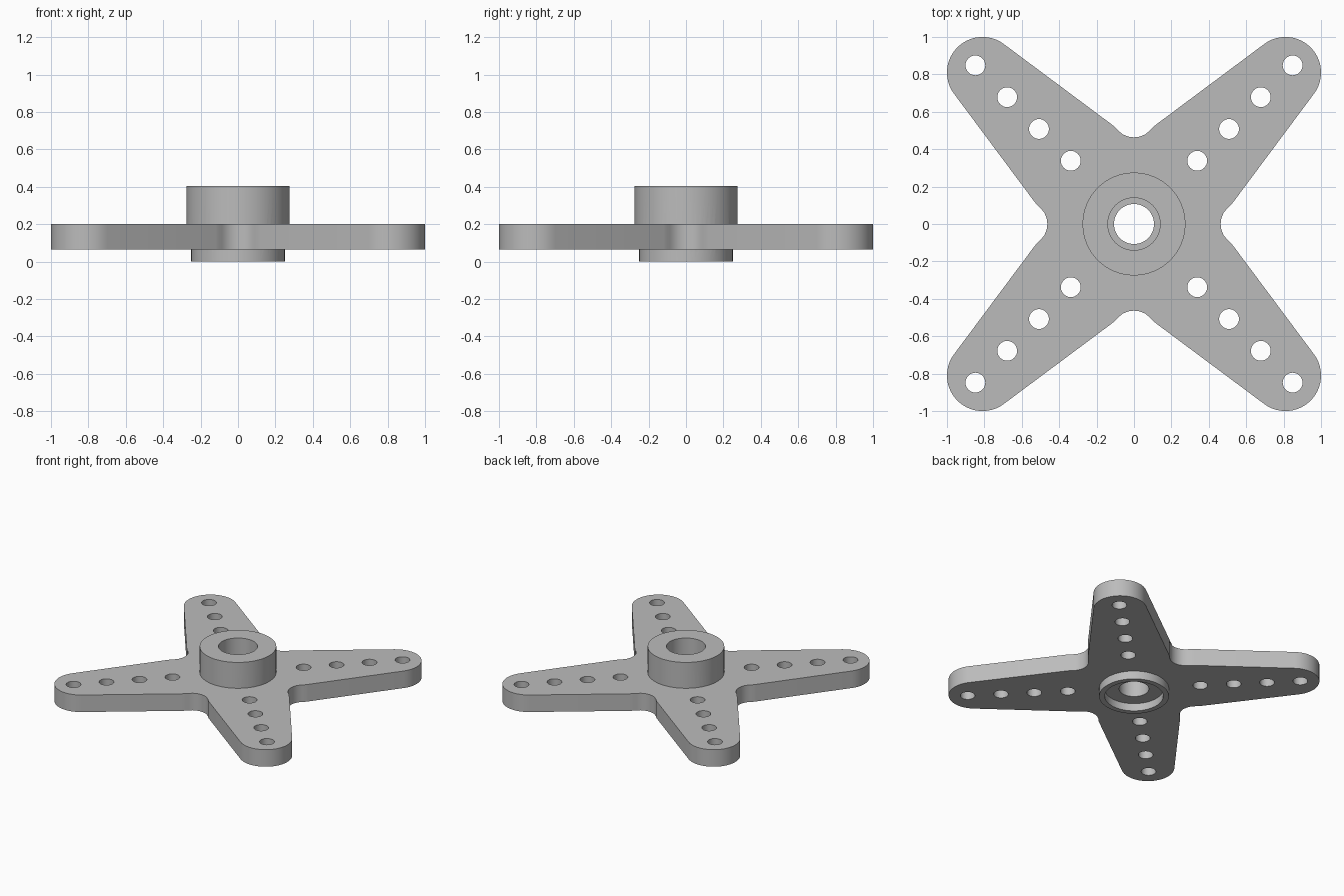
import bpy, bmesh, math

if "Cube" in bpy.data.objects:
    bpy.data.objects.remove(bpy.data.objects["Cube"])

grey = bpy.data.materials.new("grey plastic")
grey.diffuse_color = (0.5, 0.5, 0.5, 1)
grey.use_nodes = True
grey.node_tree.nodes["Principled BSDF"].inputs["Base Color"].default_value = grey.diffuse_color

Z0, Z1 = 0.065, 0.2          # arm plate bottom and top
TIP, TIP_R = 0.81, 0.19      # rounded arm ends


def circle(cx, cy, r, n=32):
    return [(cx + r * math.cos(2 * math.pi * i / n),
             cy + r * math.sin(2 * math.pi * i / n)) for i in range(n)]


def turn(p, q):
    """Rotate a point by q quarter turns."""
    x, y = p
    for _ in range(q):
        x, y = -y, x
    return x, y


# Outline of one quarter: tip arc, then the small notch between two arms
a0, a1 = math.radians(-36.5), math.radians(126.5)
quarter = [(TIP + TIP_R * math.cos(a0 + (a1 - a0) * i / 24),
            TIP + TIP_R * math.sin(a0 + (a1 - a0) * i / 24)) for i in range(25)]
half_notch = [(0.12, 0.533), (0.10, 0.517), (0.085, 0.5), (0.06, 0.479), (0.03, 0.467)]
quarter += half_notch + [(0, 0.463)] + [(-x, y) for x, y in reversed(half_notch)]
outline = [turn(p, q) for q in range(4) for p in quarter]

# Star plate with four screw holes in each arm
curve = bpy.data.curves.new("arm_plate", 'CURVE')
curve.dimensions = '2D'
curve.fill_mode = 'BOTH'
curve.extrude = (Z1 - Z0) / 2
loops = [outline, circle(0, 0, 0.18, 48)]
for q in range(4):
    for d in (0.338, 0.508, 0.678, 0.848):
        loops.append(circle(*turn((d, d), q), 0.053))
for loop in loops:
    s = curve.splines.new('POLY')
    s.points.add(len(loop) - 1)
    for pt, (x, y) in zip(s.points, loop):
        pt.co = (x, y, 0, 1)
    s.use_cyclic_u = True
plate_curve = bpy.data.objects.new("plate_curve", curve)
bpy.context.collection.objects.link(plate_curve)
bpy.context.view_layer.update()
dg = bpy.context.evaluated_depsgraph_get()
mesh = bpy.data.meshes.new_from_object(plate_curve.evaluated_get(dg))
bpy.data.objects.remove(plate_curve)
bm = bmesh.new()
bm.from_mesh(mesh)
bmesh.ops.remove_doubles(bm, verts=bm.verts, dist=1e-5)
bmesh.ops.translate(bm, verts=bm.verts, vec=(0, 0, (Z0 + Z1) / 2))
bmesh.ops.recalc_face_normals(bm, faces=bm.faces)
bm.to_mesh(mesh)
bm.free()
horn = bpy.data.objects.new("four_arm_horn", mesh)
bpy.context.collection.objects.link(horn)

# Hub: lathed ring with stepped bore and recessed underside
profile = [(0.107, 0.06), (0.21, 0.06), (0.21, 0), (0.25, 0), (0.25, 0.13),
           (0.275, 0.13), (0.275, 0.405), (0.14, 0.405), (0.14, 0.2), (0.107, 0.2)]
N = 64
bm = bmesh.new()
rings = [[bm.verts.new((r * math.cos(2 * math.pi * i / N),
                        r * math.sin(2 * math.pi * i / N), z)) for i in range(N)]
         for r, z in profile]
for k, ring in enumerate(rings):
    nxt = rings[(k + 1) % len(rings)]
    for i in range(N):
        j = (i + 1) % N
        bm.faces.new((ring[i], ring[j], nxt[j], nxt[i]))
bmesh.ops.recalc_face_normals(bm, faces=bm.faces)
hub_mesh = bpy.data.meshes.new("hub")
bm.to_mesh(hub_mesh)
bm.free()
hub = bpy.data.objects.new("hub", hub_mesh)
bpy.context.collection.objects.link(hub)

# Fuse the hub into the plate
mod = horn.modifiers.new("fuse", 'BOOLEAN')
mod.operation = 'UNION'
mod.solver = 'EXACT'
mod.object = hub
bpy.context.view_layer.objects.active = horn
horn.select_set(True)
bpy.ops.object.modifier_apply(modifier="fuse")
bpy.data.objects.remove(hub)

horn.data.materials.clear()
horn.data.materials.append(grey)
for f in horn.data.polygons:
    f.material_index = 0
bpy.ops.object.shade_smooth_by_angle(angle=math.radians(35))
